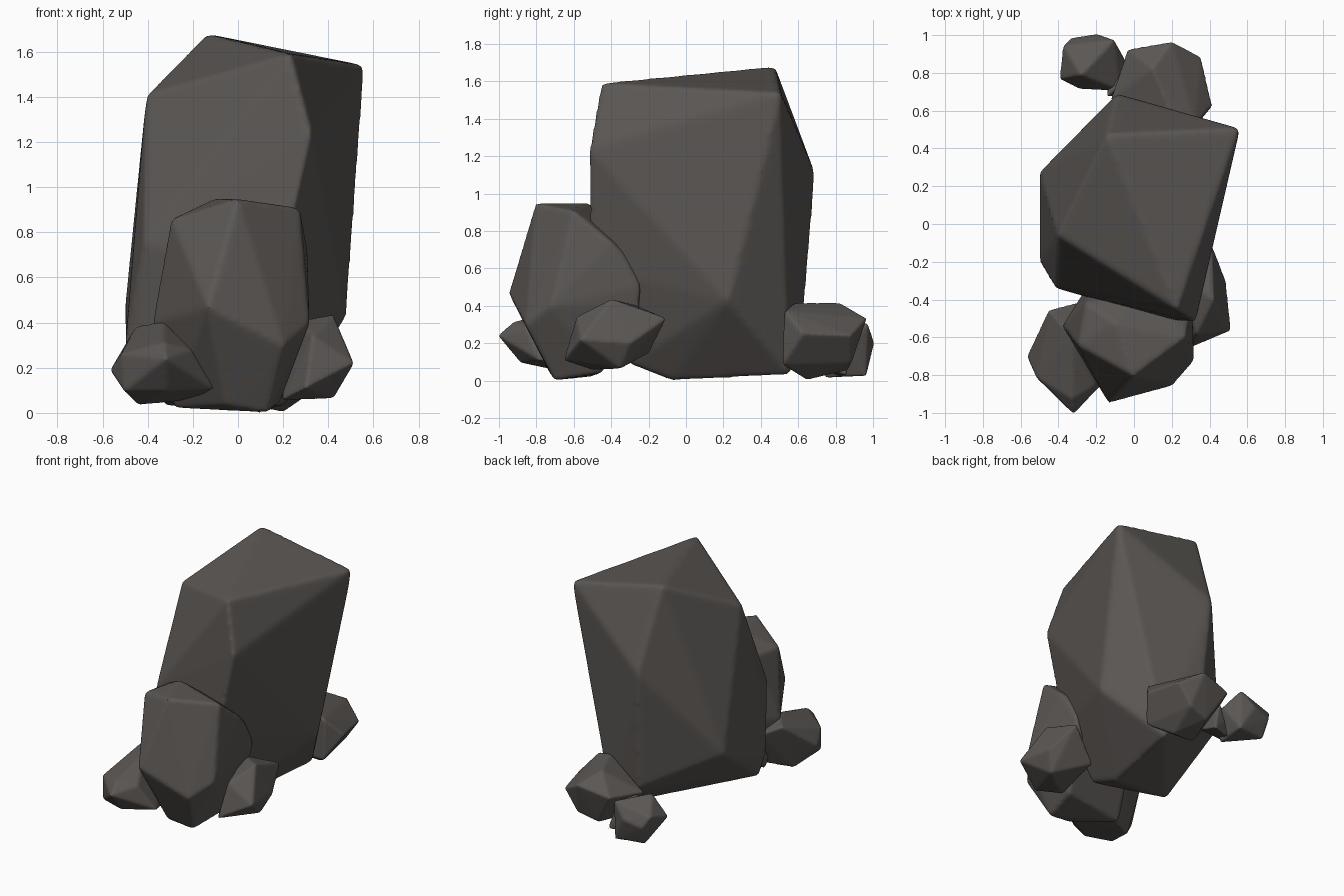
import bpy, bmesh
from mathutils import Vector


def stone(name, corners, voxel, rounding):
    """Chiselled boulder: convex hull of its corners with softly worn edges."""
    bm = bmesh.new()
    centre = sum((Vector(c) for c in corners), Vector()) / len(corners)
    for c in corners:
        v = Vector(c)
        # push corners out slightly to offset the wear
        bm.verts.new(v + (v - centre).normalized() * voxel * 0.8)
    hull = bmesh.ops.convex_hull(bm, input=bm.verts)
    loose = {g for g in hull["geom_interior"] + hull["geom_unused"]
             if isinstance(g, bmesh.types.BMVert)}
    bmesh.ops.delete(bm, geom=list(loose), context='VERTS')
    bmesh.ops.recalc_face_normals(bm, faces=bm.faces)
    mesh = bpy.data.meshes.new(name)
    bm.to_mesh(mesh)
    bm.free()
    ob = bpy.data.objects.new(name, mesh)
    bpy.context.collection.objects.link(ob)
    remesh = ob.modifiers.new("even_grid", 'REMESH')
    remesh.mode = 'VOXEL'
    remesh.voxel_size = voxel
    remesh.use_smooth_shade = True
    smooth = ob.modifiers.new("worn_edges", 'SMOOTH')
    smooth.factor = 0.5
    smooth.iterations = rounding
    mesh.materials.append(grey)
    return ob


grey = bpy.data.materials.new("dark_stone")
grey.diffuse_color = (0.105, 0.095, 0.088, 1)

# Tall central boulder
stone("main_boulder", [
    (-.14, .47, 1.67), (.555, .50, 1.53), (.23, -.45, 1.58), (-.40, -.06, 1.40),
    (.32, -.51, 1.23), (-.09, .68, 1.10), (-.49, .27, .48), (-.49, -.20, .30),
    (-.41, -.33, .75), (.18, -.50, .60), (.47, .22, .43), (.10, -.07, .01),
    (.20, .55, .04), (-.05, .61, .25), (-.44, -.20, .14), (.10, -.30, .10)],
    .016, 10)

# Medium boulder leaning on the front
stone("front_boulder", [
    (0, -.80, .94), (.27, -.60, .90), (-.29, -.64, .85), (-.10, -.52, .94),
    (-.13, -.94, .47), (.31, -.72, .40), (-.37, -.54, .40), (.20, -.85, .30),
    (.30, -.40, .73), (.29, -.25, .50), (.26, -.31, .66), (.27, -.26, .38),
    (-.20, -.27, .45), (.10, -.32, .75), (.13, -.70, .01), (-.05, -.72, .04),
    (-.28, -.50, .03), (.18, -.45, .05), (-.25, -.42, .85)], .012, 10)

# Small stones around the base
stone("front_left_stone", [
    (-.45, -.46, .38), (-.33, -.60, .40), (-.21, -.85, .28), (-.32, -1, .24),
    (-.56, -.70, .19), (-.50, -.82, .10), (-.44, -.60, .04), (-.11, -.78, .11),
    (-.20, -.50, .06), (-.30, -.42, .30), (-.33, -.92, .31), (-.51, -.81, .26),
    (-.32, -.88, .10)], .009, 8)
stone("front_right_stone", [
    (.42, -.40, .43), (.51, -.56, .22), (.48, -.30, .20), (.41, -.11, .33),
    (.42, -.35, .07), (.30, -.65, .11), (.33, -.58, .34), (.25, -.28, .40),
    (.20, -.20, .15), (.20, -.50, .06)], .009, 8)
stone("back_right_stone", [
    (.10, .82, .41), (.20, .58, .41), (.20, .96, .33), (-.03, .92, .28),
    (.35, .88, .24), (.41, .63, .25), (.32, .52, .09), (-.12, .66, .25),
    (.20, .65, .01), (.10, .86, .06), (0, .60, .05), (.25, .88, .10),
    (.32, .53, .37)], .009, 8)
stone("back_left_stone", [
    (-.20, 1, .20), (-.37, .94, .24), (-.39, .77, .19), (-.28, .79, .33),
    (-.11, .97, .30), (-.05, .86, .20), (-.08, .71, .20), (-.29, .72, .12),
    (-.32, .93, .04), (-.11, .96, .03), (-.12, .75, .02), (-.33, .98, .17)],
    .009, 8)
stone("pebble", [
    (-.04, .83, .24), (-.14, .68, .22), (-.04, .76, .29), (-.12, .82, .03),
    (.02, .86, .03), (-.14, .72, .06), (0, .68, .10), (-.10, .83, .15)],
    .007, 6)
